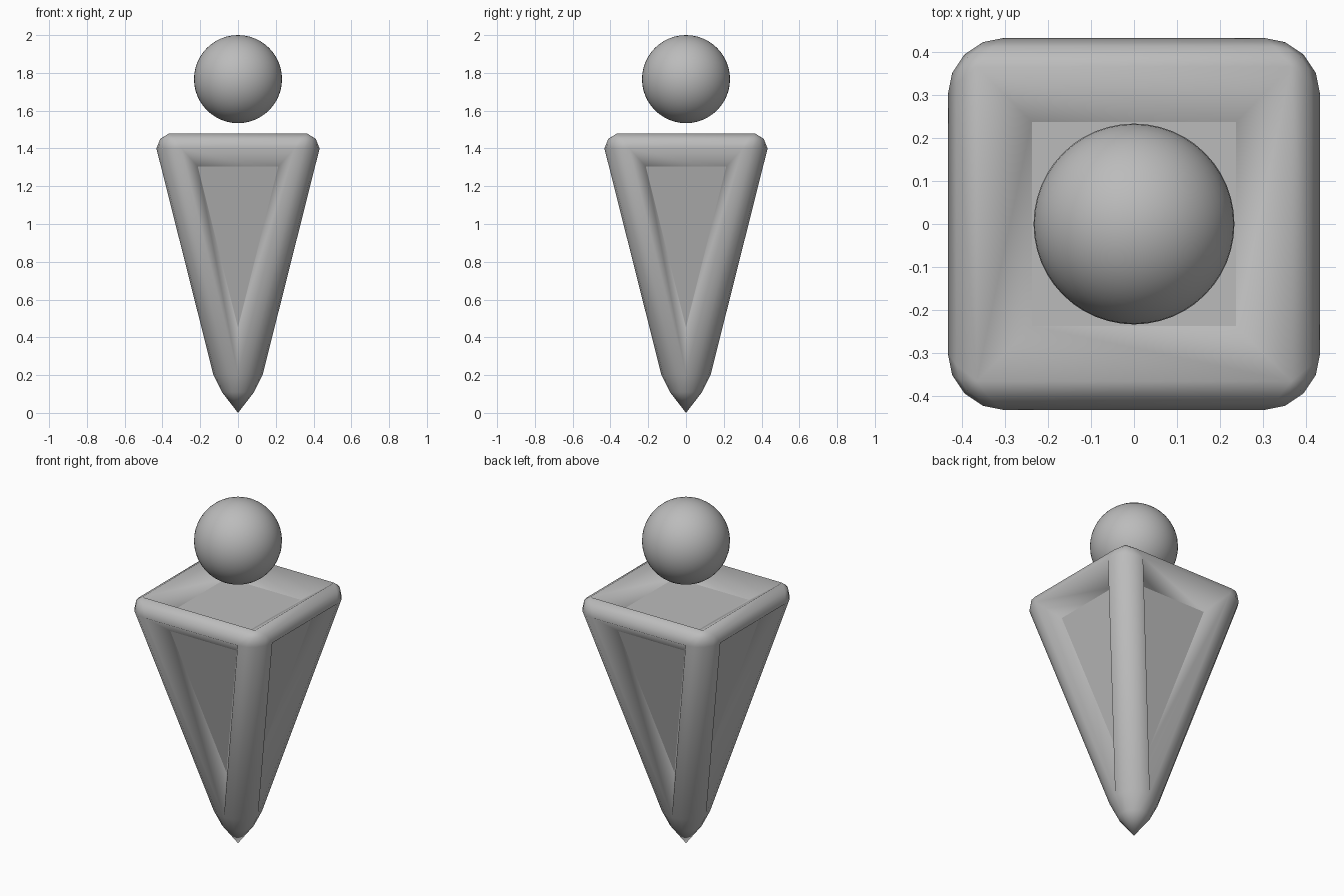
import bpy, bmesh, math
from mathutils import Vector, Matrix

cube = bpy.data.objects.get("Cube")
if cube:
    bpy.data.objects.remove(cube, do_unlink=True)

# One plain grey for everything
grey = bpy.data.materials.new("plain grey")
grey.use_nodes = True
color = (0.5, 0.5, 0.5, 1)
grey.diffuse_color = color
grey.node_tree.nodes["Principled BSDF"].inputs["Base Color"].default_value = color

STEPS = 4  # segments in each rounded corner


def finish(bm, name):
    bmesh.ops.recalc_face_normals(bm, faces=bm.faces)
    mesh = bpy.data.meshes.new(name)
    bm.to_mesh(mesh)
    bm.free()
    mesh.materials.append(grey)
    obj = bpy.data.objects.new(name, mesh)
    bpy.context.collection.objects.link(obj)
    return obj


def ring(bm, z, half, radius):
    """Rounded square, counter-clockwise from the +x+y corner."""
    verts = []
    for corner in range(4):
        turn = Matrix.Rotation(corner * math.pi / 2, 3, 'Z')
        for i in range(STEPS + 1):
            a = i / STEPS * math.pi / 2
            inner = half - radius
            p = Vector((inner + radius * math.cos(a), inner + radius * math.sin(a), z))
            verts.append(bm.verts.new(turn @ p))
    return verts


# Tapered body: rounded squares from the tip up to the rim (z, half width, corner radius)
bm = bmesh.new()
levels = [(0, 0, 0), (0.11, 0.085, 0.085), (0.2, 0.13, 0.13),
          (1.4, 0.432, 0.132), (1.45, 0.412, 0.085), (1.48, 0.365, 0)]
rings = [ring(bm, *level) for level in levels]
count = len(rings[0])
for low, high in zip(rings, rings[1:]):
    for i in range(count):
        j = (i + 1) % count
        bm.faces.new((low[i], low[j], high[j], high[i]))
bm.faces.new(rings[-1])
bmesh.ops.remove_doubles(bm, verts=bm.verts, dist=0.0005)
bmesh.ops.recalc_face_normals(bm, faces=bm.faces)

# Sunken flat panels on the top and the four sides, smooth frame around them
for face in bm.faces:
    face.smooth = True
panels = sorted(bm.faces, key=lambda f: f.calc_area())[-5:]
for face in bmesh.ops.extrude_discrete_faces(bm, faces=panels)["faces"]:
    face.normal_update()
    normal = face.normal.copy()
    middle = sum((v.co for v in face.verts), Vector()) / len(face.verts)
    scale = 0.65 if normal.z > 0.9 else 0.71
    for v in face.verts:
        v.co = middle + (v.co - middle) * scale - normal * 0.085
    face.smooth = False
finish(bm, "tapered_body")

# Floating ball
bm = bmesh.new()
bmesh.ops.create_uvsphere(bm, u_segments=48, v_segments=24, radius=0.233,
                          matrix=Matrix.Translation((0, 0, 1.767)))
for face in bm.faces:
    face.smooth = True
finish(bm, "floating_ball")
